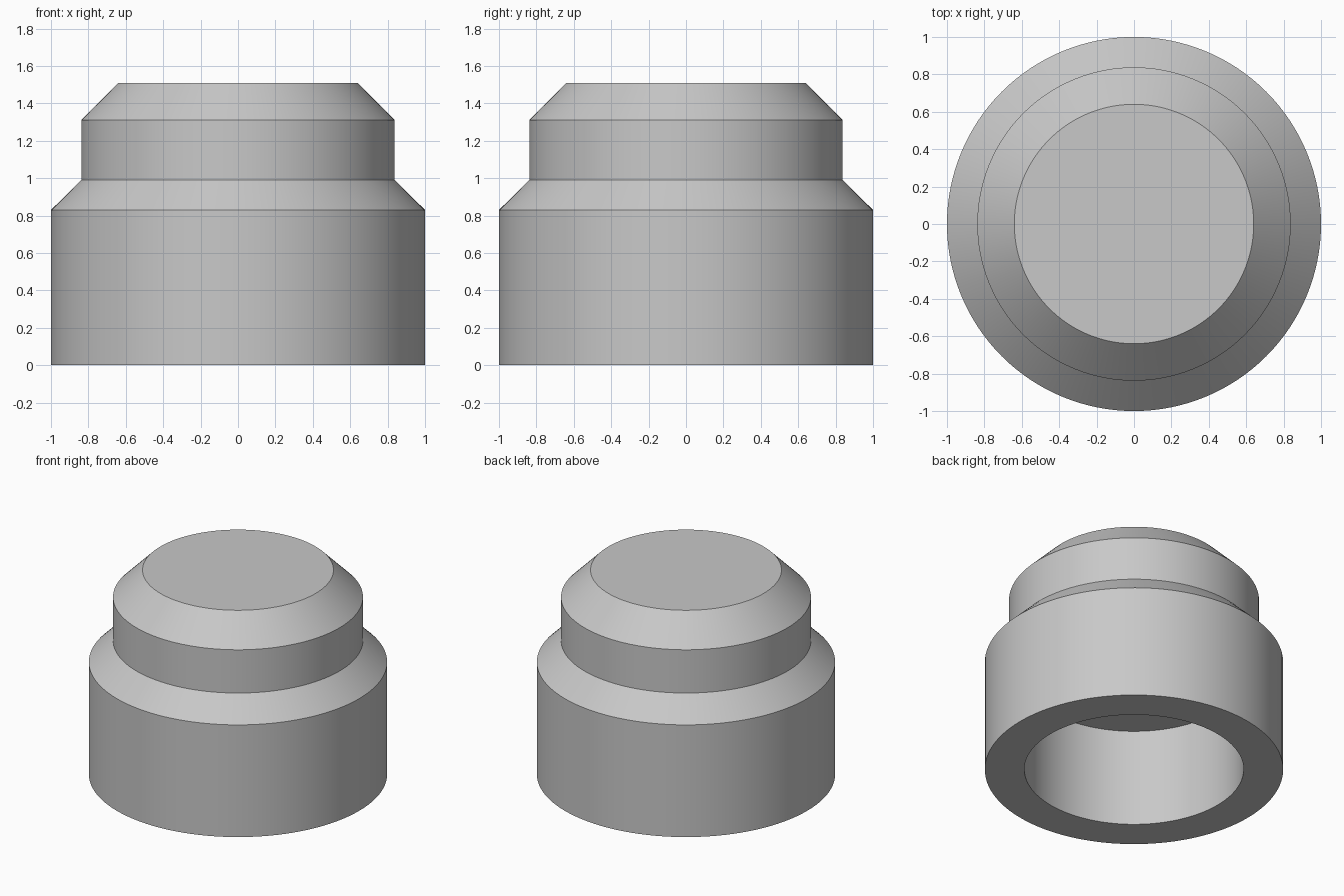
import bpy
import bmesh
from math import radians, tau

cube = bpy.data.objects.get("Cube")
if cube:
    bpy.data.objects.remove(cube, do_unlink=True)

SIDES = 128

# One plain grey for the whole part
grey = bpy.data.materials.new("light_grey")
grey.use_nodes = True
colour = (0.58, 0.58, 0.58, 1)
grey.diffuse_color = colour
grey.node_tree.nodes["Principled BSDF"].inputs["Base Color"].default_value = colour

# Half section (radius, height): from the bore ceiling, out over the rim, up to the top
profile = [
    (0.735, 0.72), (0.735, 0),           # bore wall
    (1, 0), (1, 0.83),                   # wide base
    (0.838, 0.99), (0.838, 1.31),        # shoulder and neck
    (0.64, 1.51),                        # top chamfer
]

bm = bmesh.new()
verts = [bm.verts.new((r, 0, z)) for r, z in profile]
edges = [bm.edges.new(pair) for pair in zip(verts, verts[1:])]
bmesh.ops.spin(bm, geom=verts + edges, cent=(0, 0, 0), axis=(0, 0, 1),
               angle=tau, steps=SIDES, use_merge=True)
bmesh.ops.remove_doubles(bm, verts=bm.verts, dist=0.0001)

# Close the bore ceiling and the flat top
rims = [e for e in bm.edges if e.is_boundary]
bmesh.ops.holes_fill(bm, edges=rims, sides=0)
bmesh.ops.recalc_face_normals(bm, faces=bm.faces)

mesh = bpy.data.meshes.new("stepped_cap")
bm.to_mesh(mesh)
bm.free()
mesh.materials.append(grey)

cap = bpy.data.objects.new("stepped_cap", mesh)
bpy.context.collection.objects.link(cap)
bpy.ops.object.select_all(action="DESELECT")
cap.select_set(True)
bpy.context.view_layer.objects.active = cap
bpy.ops.object.shade_smooth_by_angle(angle=radians(30))
